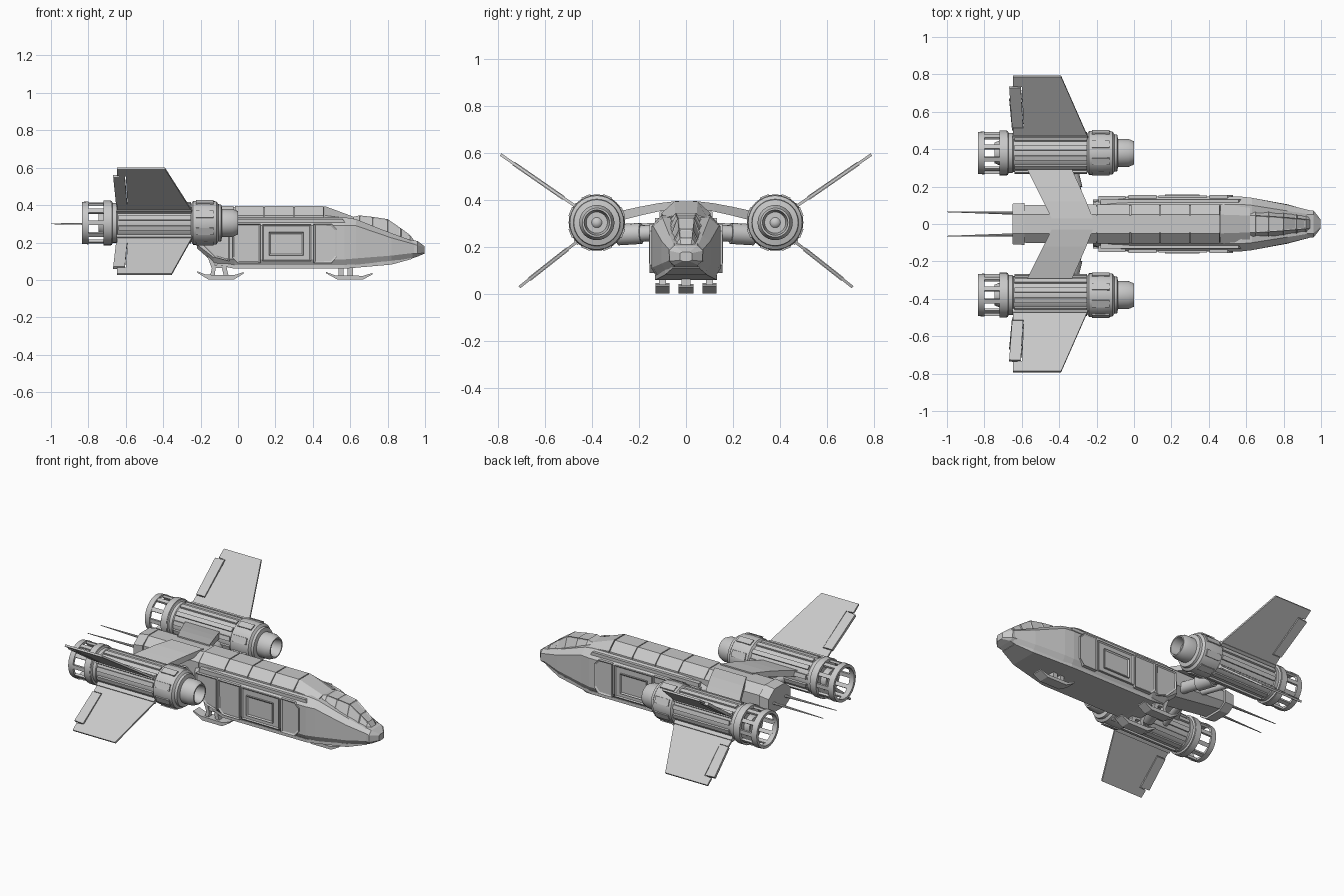
import bpy, bmesh
from math import sin, cos, pi
from mathutils import Vector

if "Cube" in bpy.data.objects:
    bpy.data.objects.remove(bpy.data.objects["Cube"])

grey = bpy.data.materials.new("hull_grey")
grey.use_nodes = True
grey.diffuse_color = (0.58, 0.58, 0.58, 1)
grey.node_tree.nodes["Principled BSDF"].inputs["Base Color"].default_value = grey.diffuse_color

POD_Y, POD_Z = 0.38, 0.305


def finish(name, bm, mirror=False, smooth=False):
    bmesh.ops.recalc_face_normals(bm, faces=bm.faces)
    me = bpy.data.meshes.new(name)
    bm.to_mesh(me)
    bm.free()
    me.materials.append(grey)
    if smooth:
        me.shade_smooth()
        me.set_sharp_from_angle(angle=0.6)
    ob = bpy.data.objects.new(name, me)
    bpy.context.collection.objects.link(ob)
    if mirror:
        mod = ob.modifiers.new("mirror", 'MIRROR')
        mod.use_axis = (False, True, False)
        mod.use_mirror_merge = False
    return ob


def add_loft(bm, rings):
    """Skin a run of equal-length rings and cap both ends."""
    vs = [[bm.verts.new(p) for p in r] for r in rings]
    n = len(vs[0])
    for a, b in zip(vs, vs[1:]):
        for i in range(n):
            j = (i + 1) % n
            bm.faces.new((a[i], a[j], b[j], b[i]))
    bm.faces.new(vs[0])
    bm.faces.new(vs[-1])


def body(name, stations, panel=None):
    """Symmetric body: each station is x followed by half-width, height pairs from top to bottom."""
    bm = bmesh.new()
    rings = []
    for x, *v in stations:
        half = list(zip(v[::2], v[1::2]))
        rings.append([(x, y, z) for y, z in half] + [(x, -y, z) for y, z in reversed(half)])
    add_loft(bm, rings)
    if panel:
        bmesh.ops.recalc_face_normals(bm, faces=bm.faces)
        faces = [f for f in bm.faces if panel(f)]
        bmesh.ops.inset_individual(bm, faces=faces, thickness=0.009, depth=-0.004)
    return finish(name, bm)


def side_plate(name, outline, y0, y1, mirror=True, inset=0):
    """Prism of an x-z outline between two y values."""
    bm = bmesh.new()
    add_loft(bm, [[(x, y, z) for x, z in outline] for y in (y0, y1)])
    if inset:
        bmesh.ops.recalc_face_normals(bm, faces=bm.faces)
        face = [f for f in bm.faces if f.normal.y > 0.9]
        bmesh.ops.inset_individual(bm, faces=face, thickness=inset, depth=-0.006)
    return finish(name, bm, mirror)


def lathe(name, profile, seg=32):
    """Closed x-radius profile turned about the pod axis."""
    bm = bmesh.new()
    vs = [[bm.verts.new((x, POD_Y + r * cos(2 * pi * i / seg), POD_Z + r * sin(2 * pi * i / seg)))
           for x, r in profile] for i in range(seg)]
    n = len(profile)
    for i in range(seg):
        a, b = vs[i], vs[(i + 1) % seg]
        for k in range(n):
            m = (k + 1) % n
            bm.faces.new((a[k], a[m], b[m], b[k]))
    bmesh.ops.remove_doubles(bm, verts=bm.verts, dist=0.0002)
    return finish(name, bm, True, True)


def radial_bars(name, count, x0, x1, r0, r1, w, phase=0.0):
    bm = bmesh.new()
    for i in range(count):
        t = 2 * pi * (i + phase) / count
        u, v = Vector((0, cos(t), sin(t))), Vector((0, -sin(t), cos(t)))
        c = Vector((0, POD_Y, POD_Z))
        add_loft(bm, [[c + Vector((x, 0, 0)) + u * r + v * s
                       for r, s in ((r0, -w), (r1, -w), (r1, w), (r0, w))] for x in (x0, x1)])
    return finish(name, bm, True)


def fin(name, outline, root, tip, thick):
    """Flat blade whose outline is x and fraction of span."""
    a, b = Vector((0, *root)), Vector((0, *tip))
    n = (b - a).normalized().cross(Vector((1, 0, 0))) * thick / 2
    bm = bmesh.new()
    add_loft(bm, [[Vector((x, 0, 0)) + a.lerp(b, s) + n * k for x, s in outline] for k in (-1, 1)])
    return finish(name, bm, True)


def tube(name, p0, p1, r0, r1, seg=16):
    p0, p1 = Vector(p0), Vector(p1)
    q = (p1 - p0).to_track_quat('Z', 'Y')
    bm = bmesh.new()
    add_loft(bm, [[p + q @ Vector((r * cos(2 * pi * i / seg), r * sin(2 * pi * i / seg), 0))
                   for i in range(seg)] for p, r in ((p0, r0), (p1, r1))])
    return finish(name, bm, True, True)


# Fuselage, keel, spine and tail
body("fuselage", [
    (-.22, .09, .33, .115, .29, .12, .19, .10, .17),
    (-.13, .10, .335, .135, .29, .14, .12, .11, .09),
    (-.02, .105, .335, .147, .29, .147, .11, .12, .065),
    (.57, .105, .335, .147, .29, .147, .11, .12, .065),
    (.63, .10, .325, .14, .29, .14, .115, .115, .068),
    (.82, .07, .25, .103, .225, .105, .13, .08, .087),
    (.945, .05, .205, .072, .19, .07, .145, .05, .12)])
body("keel", [(x, w, z + .02, w, z) for x, w, z in
              [(-.13, .11, .085), (-.02, .132, .06), (.57, .132, .06), (.82, .09, .082), (.93, .055, .112)]])
spine_steps = [-.2, -.02, .14, .3, .46]
for i, (a, b) in enumerate(zip(spine_steps, spine_steps[1:])):
    body(f"spine_block_{i}", [(a + .003, .05, .395, .105, .345, .105, .3),
                              (b - .003, .05, .395, .105, .345, .105, .3)])
body("spine_core", [(-.2, .046, .39, .1, .34, .1, .3), (.46, .046, .39, .1, .34, .1, .3)])
body("spine_front", [(.463, .05, .395, .105, .345, .105, .3), (.62, .045, .337, .09, .325, .09, .29)])
body("tail_boom", [(-.6, .05, .39, .1, .345, .1, .28, .06, .25),
                   (-.2, .05, .39, .105, .345, .105, .25, .06, .2)])
body("tail_block", [(-.65, .05, .385, .108, .34, .108, .27, .06, .24),
                    (-.585, .05, .395, .112, .35, .112, .27, .06, .235)])

# Canopy with recessed panes, and blunt nose
body("canopy", [
    (.61, .045, .335, .1, .29),
    (.65, .045, .345, .095, .275),
    (.72, .042, .337, .088, .25),
    (.8, .036, .325, .075, .22),
    (.87, .03, .277, .066, .2),
    (.92, .026, .24, .058, .19),
    (.95, .02, .2, .05, .18)],
    panel=lambda f: f.normal.z > .1 and .65 < f.calc_center_median().x < .92)
body("nose", [
    (.925, .05, .215, .072, .195, .072, .14, .05, .113),
    (.96, .05, .208, .072, .185, .07, .14, .05, .125),
    (.997, .015, .18, .025, .175, .025, .145, .015, .14)])

# Side panels and doors
side_plate("door_surround", [(.13, .1), (.39, .1), (.39, .295), (.13, .295)], .14, .153, inset=.01)
side_plate("side_door", [(.165, .13), (.35, .13), (.35, .255), (.165, .255)], .14, .157, inset=.012)
side_plate("front_side_panel", [(.405, .09), (.5, .09), (.53, .125), (.53, .27), (.5, .3), (.405, .3)],
           .125, .156, inset=.012)
side_plate("rear_side_panel", [(-.03, .12), (0, .09), (.12, .09), (.12, .3), (-.03, .3)], .125, .156, inset=.01)
side_plate("aft_side_panel", [(-.19, .19), (-.12, .12), (-.045, .1), (-.045, .3), (-.19, .3)], .11, .15, inset=.01)
side_plate("shoulder_rail", [(-.18, .295), (.58, .295), (.56, .325), (-.18, .325)], .09, .132)

# Engine pods
lathe("engine_body", [
    (-.715, 0), (-.715, .117), (-.675, .117), (-.67, .107), (-.65, .107), (-.645, .102),
    (-.25, .102), (-.24, .117), (-.17, .12), (-.115, .115), (-.105, .1), (-.09, .098), (-.085, .075),
    (-.03, .075), (0, .062), (0, .054), (-.06, .045), (-.06, .022), (-.035, 0)])
lathe("engine_band", [(-.72, .1), (-.72, .12), (-.68, .12), (-.68, .1)])
lathe("exhaust_ring", [(-.835, .095), (-.835, .112), (-.8, .115), (-.8, .1)])
lathe("exhaust_cone", [(-.71, 0), (-.71, .07), (-.745, .055), (-.745, .04), (-.72, 0)])
radial_bars("exhaust_bars", 10, -.81, -.71, .098, .112, .012)
radial_bars("engine_ribs", 12, -.64, -.25, .095, .112, .013, .5)
radial_bars("collar_pads", 8, -.225, -.13, .1, .123, .02, .5)

# Fins with trailing flaps
for label, root, tip, front in (("upper", (.45, .36), (.79, .595), -.39),
                                ("lower", (.45, .235), (.71, .03), -.355)):
    fin(label + "_fin", [(-.24, 0), (front, 1), (-.648, 1), (-.648, .85), (-.6, .84), (-.59, .2), (-.648, .2),
                         (-.648, 0)], root, tip, .012)
    fin(label + "_flap", [(-.605, .835), (-.667, .825), (-.652, .21), (-.593, .21)], root, tip, .018)
    fin(label + "_fin_root", [(-.65, -.15), (-.24, -.15), (-.25, .08), (-.65, .08)], root, tip, .026)

# Arched wings and support struts
bm = bmesh.new()
add_loft(bm, [[(r, y, z), (f, y, z), (f, y, z - t), (r, y, z - t)] for y, r, f, z, t in (
    (.03, -.44, -.22, .398, .03), (.12, -.485, -.255, .387, .035),
    (.2, -.525, -.29, .372, .038), (.3, -.575, -.335, .35, .042))])
finish("wing", bm, True)
tube("front_strut", (-.29, .08, .265), (-.36, .34, .25), .035, .035)
tube("front_strut_collar", (-.32, .19, .259), (-.345, .29, .253), .045, .045)
tube("rear_strut", (-.42, .08, .285), (-.49, .34, .27), .022, .022)

# Tail probes
tube("tail_probe", (-1, .065, .3), (-.62, .058, .3), .002, .009, 8)

# Landing skids
rear_skid = [(-.22, .047), (-.17, .028), (-.02, .026), (.03, .042), (.03, .034), (-.02, .003), (-.16, .003), (-.22, .04)]
side_plate("rear_skid", rear_skid, .07, .13)
side_plate("rear_skid_leg_aft", [(-.15, .02), (-.125, .02), (-.12, .06), (-.14, .13), (-.165, .13), (-.14, .06)], .085, .115)
side_plate("rear_skid_leg_fore", [(-.075, .02), (-.05, .02), (-.06, .06), (-.035, .12), (-.06, .12), (-.085, .06)], .085, .115)
side_plate("rear_skid_brace", [(-.13, .065), (-.07, .065), (-.07, .08), (-.13, .08)], .09, .11)
side_plate("front_skid", [(x + .69, z - .004 if z > .01 else z) for x, z in rear_skid], -.033, .033, False)
for x in (.55, .6):
    side_plate("front_skid_leg", [(x - .014, .015), (x + .014, .015), (x + .014, .07), (x - .014, .07)], -.02, .02, False)
